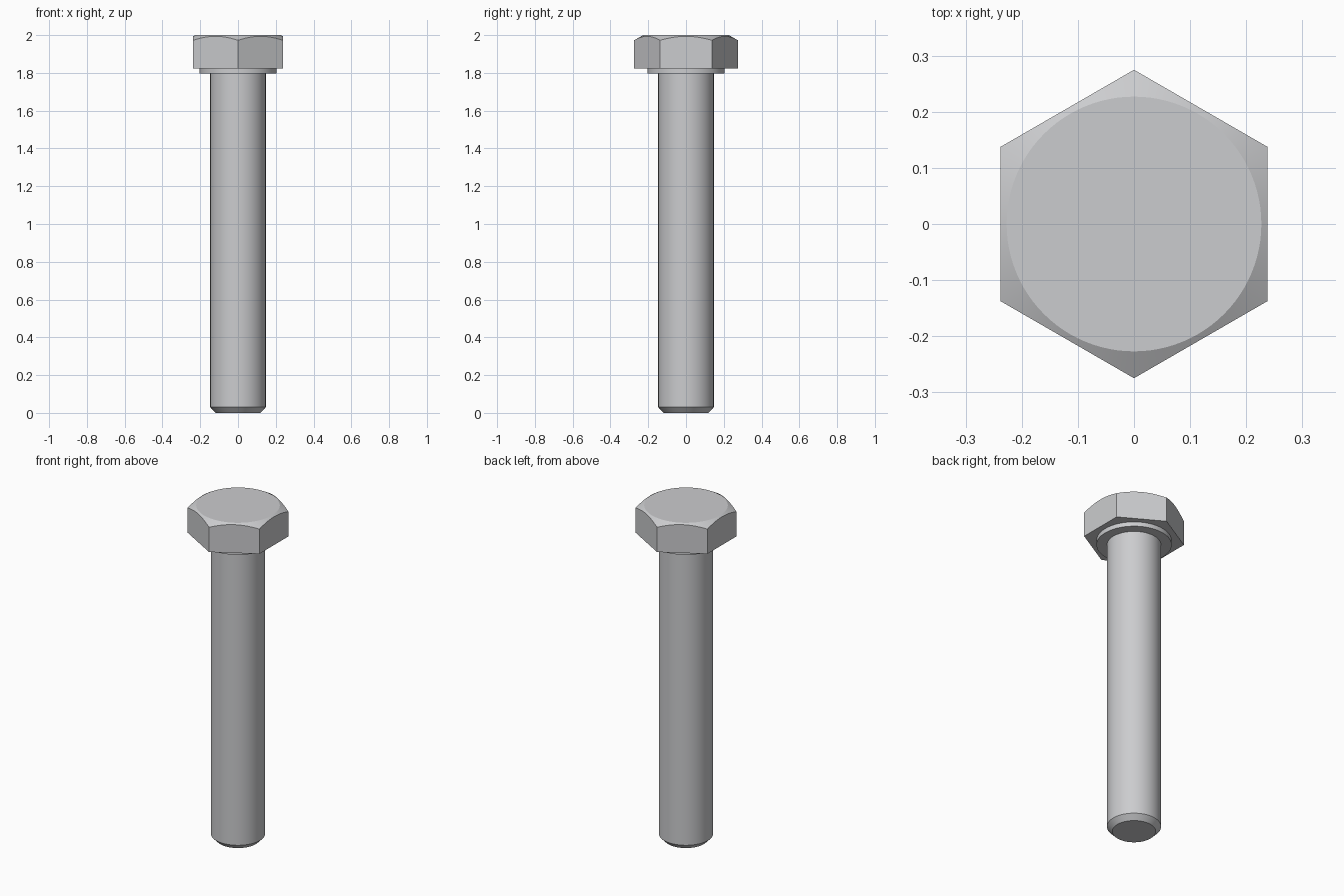
import bpy, bmesh, math

cube = bpy.data.objects.get("Cube")
if cube:
    bpy.data.objects.remove(cube, do_unlink=True)

SEGMENTS = 96          # multiple of 6, so the hexagon corners fall on vertices
SHANK_R, WASHER_R = 0.147, 0.204
WASHER_Z, HEAD_Z, TOP_Z = 1.797, 1.824, 2.0
FLAT_R, CROWN_R = 0.238, 0.227   # half width across flats, flat top radius
CHAMFER = math.tan(math.radians(30))

steel = bpy.data.materials.new("steel grey")
steel.use_nodes = True
colour = (0.60, 0.605, 0.62, 1.0)
steel.diffuse_color = colour
steel.node_tree.nodes["Principled BSDF"].inputs["Base Color"].default_value = colour


def skin_rings(name, rings, cap_bottom=False, cap_top=False):
    """Join rings given as functions angle -> (radius, height), listed upwards."""
    bm = bmesh.new()
    loops = []
    for ring in rings:
        loop = []
        for i in range(SEGMENTS):
            a = 2 * math.pi * i / SEGMENTS + math.pi / 2
            r, z = ring(a)
            loop.append(bm.verts.new((r * math.cos(a), r * math.sin(a), z)))
        loops.append(loop)
    for low, high in zip(loops, loops[1:]):
        for i in range(SEGMENTS):
            j = (i + 1) % SEGMENTS
            bm.faces.new((low[i], low[j], high[j], high[i]))
    if cap_bottom:
        bm.faces.new(loops[0][::-1])
    if cap_top:
        bm.faces.new(loops[-1])
    mesh = bpy.data.meshes.new(name)
    bm.to_mesh(mesh)
    bm.free()
    mesh.materials.append(steel)
    obj = bpy.data.objects.new(name, mesh)
    bpy.context.collection.objects.link(obj)
    bpy.ops.object.select_all(action='DESELECT')
    obj.select_set(True)
    bpy.context.view_layer.objects.active = obj
    bpy.ops.object.shade_smooth_by_angle(angle=math.radians(20))
    return obj


def circle(r, z):
    return lambda a: (r, z)


def hex_radius(a):
    """Distance from the axis to a hexagon with corners at front and back."""
    turn = (a - math.pi / 2) % (math.pi / 3) - math.pi / 6
    return FLAT_R / math.cos(turn)


def hex_base(a):
    return hex_radius(a), HEAD_Z


def hex_chamfer(a):
    # the flats end where they meet the chamfer cone
    r = hex_radius(a)
    return r, TOP_Z - (r - CROWN_R) * CHAMFER


# plain shank with a chamfered tip
skin_rings("shank", [circle(0.118, 0), circle(SHANK_R, 0.03),
                     circle(SHANK_R, WASHER_Z)], cap_bottom=True)

# round bearing face under the head
skin_rings("washer_face", [circle(SHANK_R, WASHER_Z), circle(WASHER_R, WASHER_Z),
                           circle(WASHER_R, HEAD_Z)])

# hexagonal head with a conical chamfer on top
skin_rings("hex_head", [hex_base, hex_chamfer, circle(CROWN_R, TOP_Z)],
           cap_bottom=True, cap_top=True)
